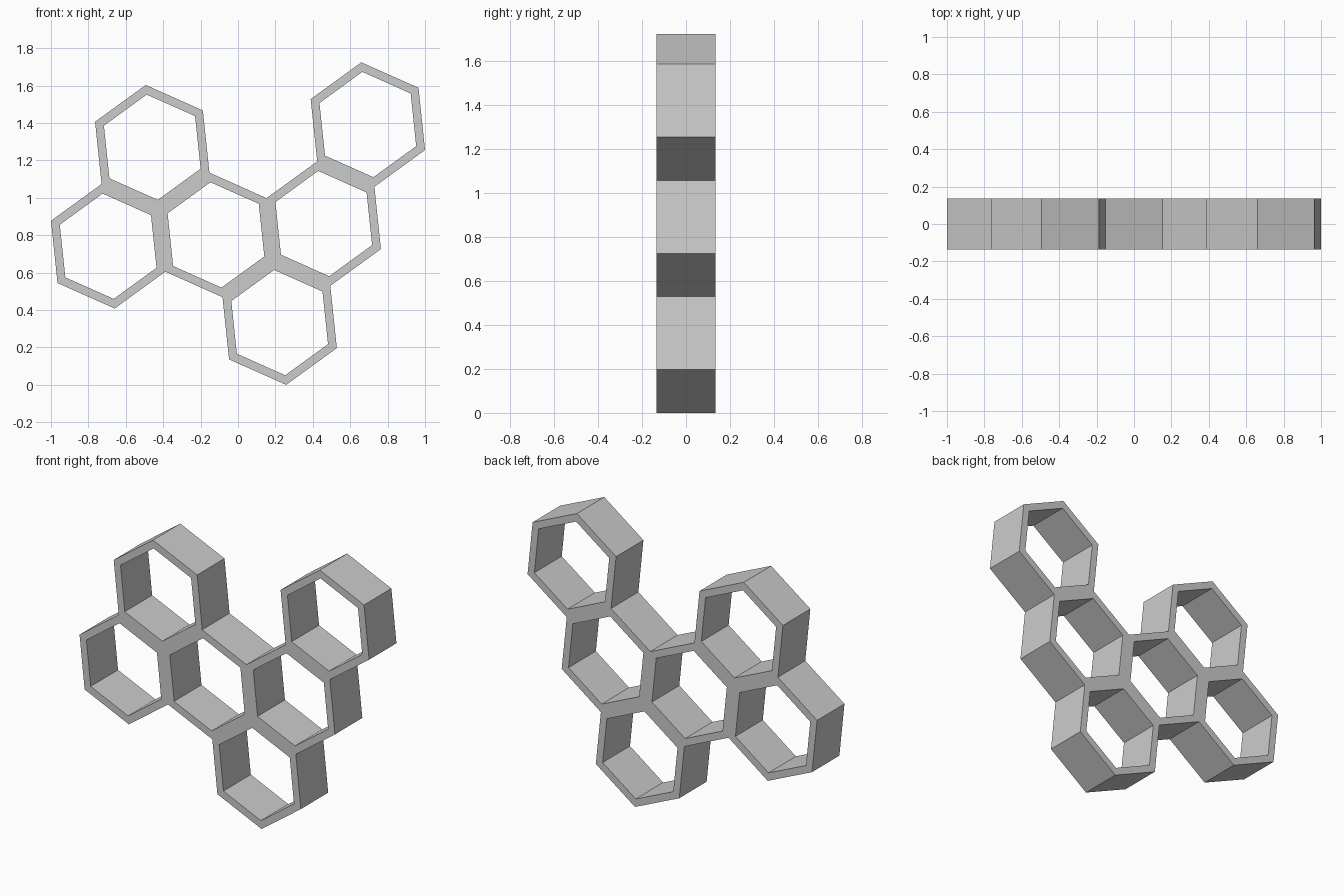
import bpy, bmesh
from math import radians, cos, sin, sqrt
from mathutils import Vector

if "Cube" in bpy.data.objects:
    bpy.data.objects.remove(bpy.data.objects["Cube"])

R_OUT, R_IN, DEPTH, TILT = 0.3346, 0.283, 0.27, 6
STEP = sqrt(3) * R_OUT


def polar(r, deg):
    return Vector((r * cos(radians(deg)), 0, r * sin(radians(deg))))


# Cell centres on a tilted hexagonal lattice
a, b = polar(STEP, TILT), polar(STEP, TILT + 60)
cells = [(0, 0), (1, 0), (-1, 0), (-1, 1), (1, -1), (1, 1)]

# Flat hexagonal rings, welded along their shared walls
bm = bmesh.new()
for i, j in cells:
    c = a * i + b * j
    outer = [bm.verts.new(c + polar(R_OUT, TILT + 30 + 60 * k)) for k in range(6)]
    inner = [bm.verts.new(c + polar(R_IN, TILT + 30 + 60 * k)) for k in range(6)]
    for k in range(6):
        n = (k + 1) % 6
        bm.faces.new((outer[k], outer[n], inner[n], inner[k]))
bmesh.ops.remove_doubles(bm, verts=bm.verts[:], dist=0.001)

# Extrude to depth
ext = bmesh.ops.extrude_face_region(bm, geom=bm.faces[:])
moved = [v for v in ext["geom"] if isinstance(v, bmesh.types.BMVert)]
bmesh.ops.translate(bm, verts=moved, vec=(0, DEPTH, 0))

# Merge coplanar double walls, centre and stand on the ground
bmesh.ops.recalc_face_normals(bm, faces=bm.faces[:])
xs = [v.co.x for v in bm.verts]
zs = [v.co.z for v in bm.verts]
bmesh.ops.translate(bm, verts=bm.verts[:],
                    vec=(-(min(xs) + max(xs)) / 2, -DEPTH / 2, -min(zs)))

mesh = bpy.data.meshes.new("honeycomb_shelf")
bm.to_mesh(mesh)
bm.free()
bpy.context.collection.objects.link(bpy.data.objects.new("honeycomb_shelf", mesh))
